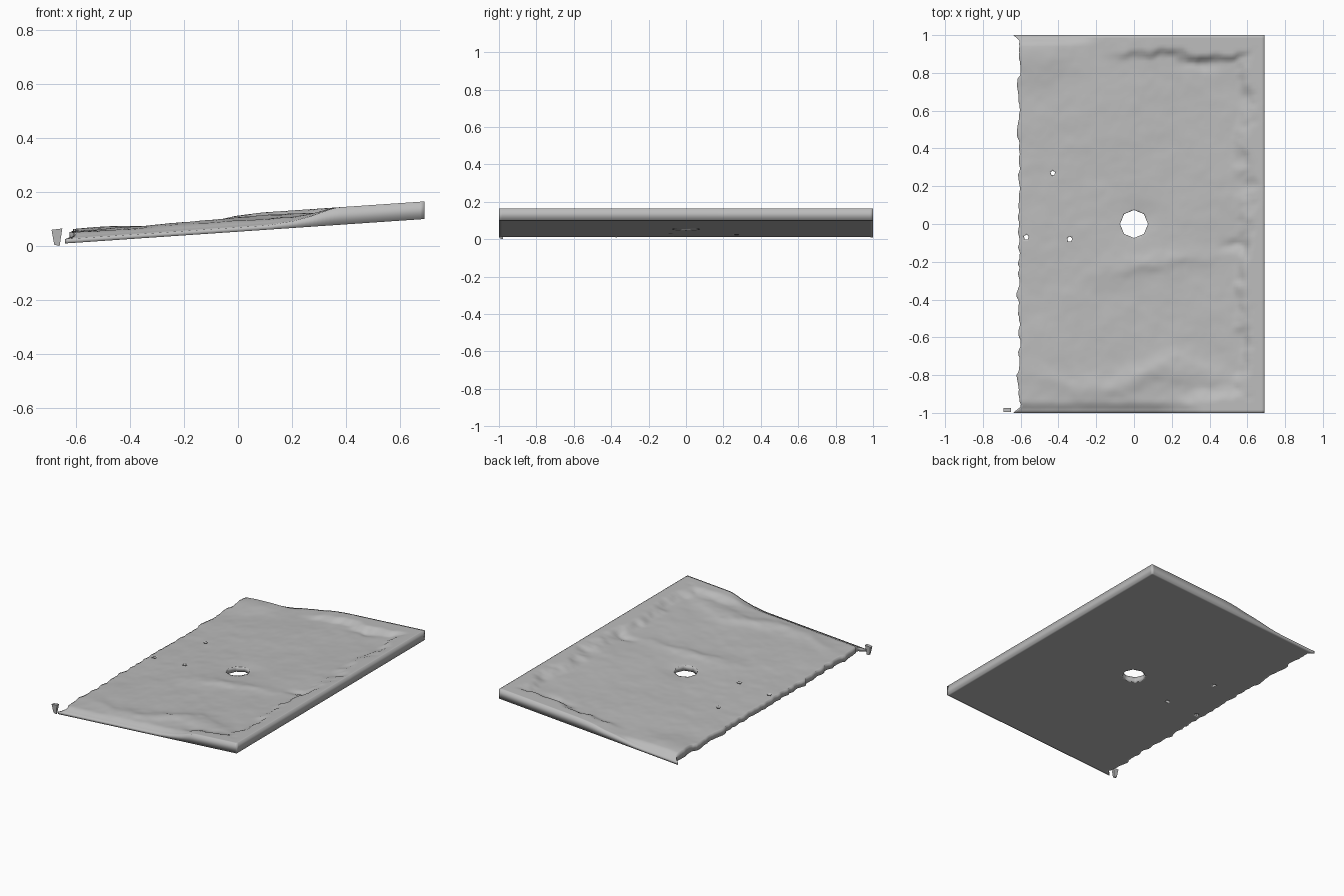
import bpy, bmesh, math
from mathutils import Vector, noise

cube = bpy.data.objects.get("Cube")
if cube:
    bpy.data.objects.remove(cube)

FULL = 0.065        # thickness of the intact rim
SLOPE = 0.068       # tilt of the slab
LEFT, RIGHT = -0.61, 0.69

stone = bpy.data.materials.new("grey stone")
stone.use_nodes = True
grey = (0.5, 0.5, 0.5, 1)
stone.diffuse_color = grey
stone.node_tree.nodes["Principled BSDF"].inputs["Base Color"].default_value = grey


def step(a, b, v):
    t = max(0, min(1, (v - a) / (b - a)))
    return t * t * (3 - 2 * t)


def rough(x, y, scale, seed):
    return noise.fractal(Vector((x * scale, y * scale, seed)), 0.8, 2, 4)


def underside(x):
    return 0.053 + SLOPE * x


def bump(x, y, cx, cy, rx, ry):
    return math.exp(-((x - cx) / rx) ** 2 - ((y - cy) / ry) ** 2)


def thickness(x, y):
    wob = 0.04 * rough(x, y, 4, 1)
    # worn middle with ridges
    t = 0.039 + 0.004 * rough(x, y, 2.5, 2) + 0.0015 * rough(x, y, 9, 3)
    ridge_y = -0.82 + 0.05 * math.sin(x * 7) + wob
    t += 0.014 * bump(x, y, 0.05, ridge_y, 0.5, 0.06)
    t += 0.011 * bump(x, y, 0.1, -0.22 + 0.15 * x + wob, 0.3, 0.05)
    t += 0.014 * bump(x, y, -0.52, 0.88, 0.18, 0.1)
    t -= 0.016 * bump(x, y, 0.56, -0.11 + wob, 0.09, 0.03)
    t -= 0.012 * bump(x, y, 0.35, 0.84 + wob, 0.09, 0.03)
    # intact rim along the right, back right and front right
    rim = step(0.53, 0.64, x + 1.6 * wob)
    rim = max(rim, step(0.86, 0.92, y + wob) * step(-0.2, 0.1, x + wob))
    rim = max(rim, step(0.86, 0.95, -y + wob) * step(0.18, 0.38, x))
    t += (FULL - t) * rim
    # chipped front and back left edges
    chip = (1 - step(0, 0.06, y + 1)) * (1 - step(0.1, 0.36, x + wob))
    chip = max(chip, (1 - step(0, 0.05, 1 - y)) * (1 - step(-0.4, -0.1, x + wob)))
    t += (0.016 - t) * chip
    # dents around the central opening
    t -= 0.012 * bump(x, y, 0.02, 0.03, 0.09, 0.09)
    return max(0.012, min(FULL, t))


def finish(bm, name):
    bmesh.ops.recalc_face_normals(bm, faces=bm.faces)
    mesh = bpy.data.meshes.new(name)
    bm.to_mesh(mesh)
    bm.free()
    mesh.materials.append(stone)
    obj = bpy.data.objects.new(name, mesh)
    bpy.context.collection.objects.link(obj)
    return obj


# worn slab: a flat tilted underside extruded to the eroded top
bm = bmesh.new()
bmesh.ops.create_grid(bm, x_segments=90, y_segments=130, size=1)
base = list(bm.verts)
for v in base:
    u, y = (v.co.x + 1) / 2, v.co.y
    edge = LEFT + 0.018 * rough(0, y, 9, 5)
    edge -= 0.03 * (step(0.96, 1, y) + step(0.96, 1, -y))
    x = edge + (RIGHT - edge) * u
    v.co = (x, y, underside(x))
top = bmesh.ops.extrude_face_region(bm, geom=bm.faces[:], use_keep_orig=True)["geom"]
for v in top:
    if isinstance(v, bmesh.types.BMVert):
        v.co.z += thickness(v.co.x, v.co.y)
slab = finish(bm, "worn_slab")

# openings: one central hole and three pinholes
bm = bmesh.new()
for x, y, r, sides in ((0, 0, 0.074, 8), (-0.43, 0.27, 0.013, 5),
                       (-0.57, -0.07, 0.014, 5), (-0.34, -0.08, 0.014, 5)):
    made = bmesh.ops.create_cone(bm, cap_ends=True, segments=sides, radius1=r,
                                 radius2=r, depth=0.6)["verts"]
    bmesh.ops.translate(bm, verts=made, vec=(x, y, 0.05))
cutter = finish(bm, "opening_cutter")
cutter.hide_render = True
cut = slab.modifiers.new("openings", "BOOLEAN")
cut.operation = "DIFFERENCE"
cut.solver = "EXACT"
cut.object = cutter
bpy.context.view_layer.objects.active = slab
slab.select_set(True)
bpy.ops.object.modifier_apply(modifier=cut.name)
bpy.data.objects.remove(cutter)
bpy.ops.object.shade_smooth()

# loose chip beside the front left corner
bm = bmesh.new()
bmesh.ops.create_cube(bm, size=1)
for v in bm.verts:
    taper = 0.5 if v.co.z < 0 else 1
    v.co = (-0.67 + 0.04 * v.co.x * taper, -0.985 + 0.022 * v.co.y * taper,
            0.032 + (0.06 + 0.01 * v.co.x) * v.co.z)
low = min(v.co.z for v in bm.verts)
bmesh.ops.translate(bm, verts=bm.verts[:], vec=(0, 0, -low))
finish(bm, "loose_chip")
